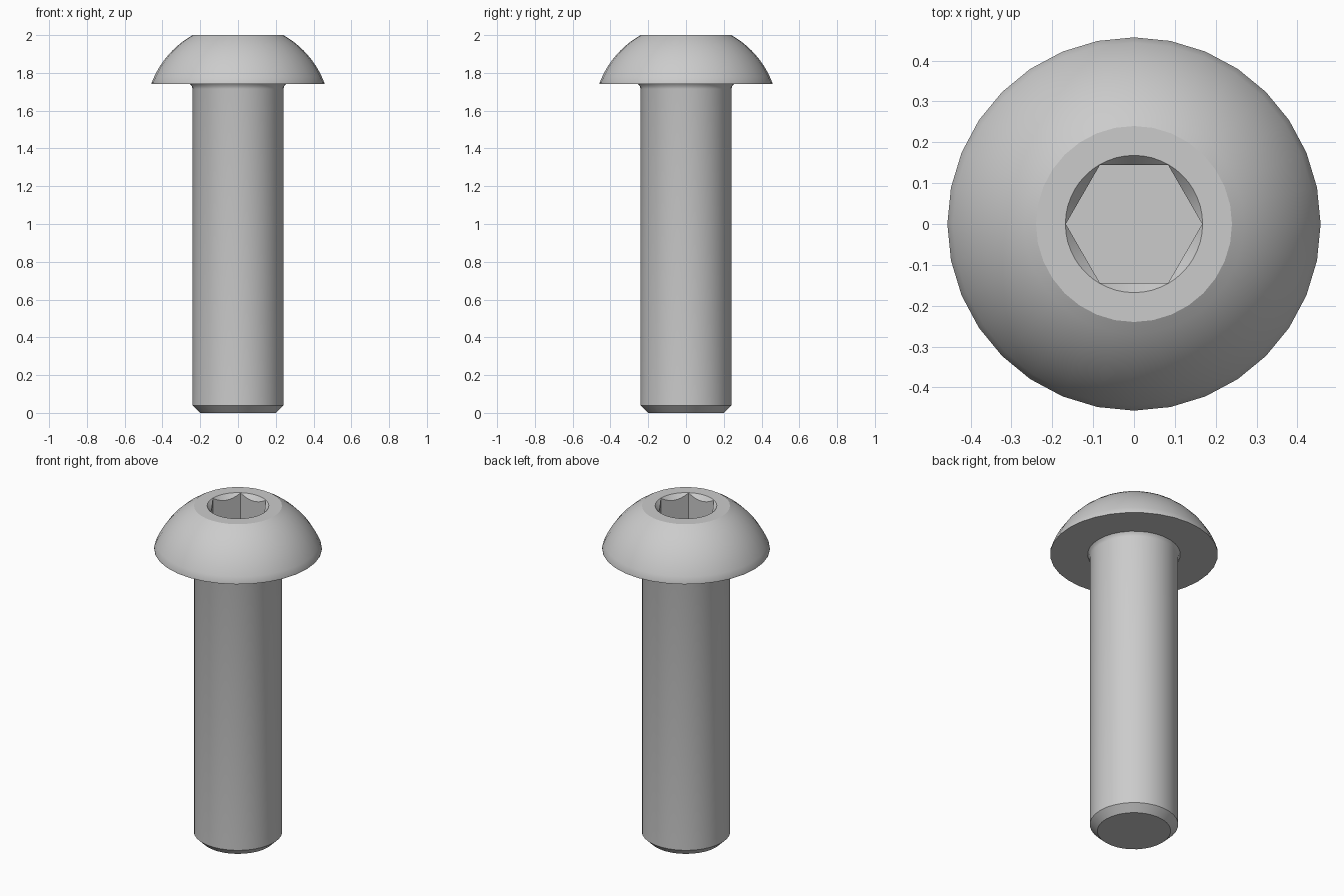
import bpy, bmesh, math

cube = bpy.data.objects.get("Cube")
if cube:
    bpy.data.objects.remove(cube, do_unlink=True)

SIDES = 32
SHANK_R, HEAD_R, FLAT_R = 0.241, 0.457, 0.24
HEAD_Z, TOP_Z = 1.74, 2.0
HEX_R, SOCKET_DEPTH = 0.167, 0.16

steel = bpy.data.materials.new("steel_grey")
steel.use_nodes = True
colour = (0.6, 0.6, 0.6, 1)
steel.diffuse_color = colour
steel.node_tree.nodes["Principled BSDF"].inputs["Base Color"].default_value = colour


def lathe(name, profile, sides):
    """Closed solid of revolution from (radius, z) points, bottom to top."""
    bm = bmesh.new()
    rings = []
    for r, z in profile:
        angles = [math.tau * i / sides for i in range(sides)]
        rings.append([bm.verts.new((r * math.cos(a), r * math.sin(a), z)) for a in angles])
    for low, high in zip(rings, rings[1:]):
        for i in range(sides):
            j = (i + 1) % sides
            bm.faces.new((low[i], low[j], high[j], high[i]))
    bm.faces.new(rings[0][::-1])
    bm.faces.new(rings[-1])
    mesh = bpy.data.meshes.new(name)
    bm.to_mesh(mesh)
    bm.free()
    mesh.materials.append(steel)
    obj = bpy.data.objects.new(name, mesh)
    bpy.context.collection.objects.link(obj)
    return obj


# Shank with chamfered tip and a small fillet below the head
profile = [(0.2, 0), (SHANK_R, 0.04), (SHANK_R, 1.715), (0.245, 1.73), (0.253, HEAD_Z)]

# Domed head: a rim, then a spherical arc up to the flat top
rim_z = HEAD_Z + 0.008
centre = (TOP_Z + rim_z - (HEAD_R**2 - FLAT_R**2) / (TOP_Z - rim_z)) / 2
radius = math.hypot(HEAD_R, rim_z - centre)
start = math.atan2(rim_z - centre, HEAD_R)
end = math.atan2(TOP_Z - centre, FLAT_R)
profile.append((HEAD_R, HEAD_Z))
for i in range(11):
    a = start + (end - start) * i / 10
    profile.append((radius * math.cos(a), centre + radius * math.sin(a)))
screw = lathe("button_head_screw", profile, SIDES)

# Hexagonal socket and its conical lead-in
hex_cutter = lathe("hex_socket_cutter",
                   [(HEX_R, TOP_Z - SOCKET_DEPTH), (HEX_R, TOP_Z + 0.1)], 6)
cone_cutter = lathe("lead_in_cutter",
                    [(0.118, TOP_Z - 0.06), (0.168, TOP_Z), (0.188, TOP_Z + 0.024)], 48)

bpy.ops.object.select_all(action="DESELECT")
bpy.context.view_layer.objects.active = screw
screw.select_set(True)
for cutter in (hex_cutter, cone_cutter):
    cutter.hide_render = True
    cut = screw.modifiers.new(cutter.name, "BOOLEAN")
    cut.operation = "DIFFERENCE"
    cut.solver = "EXACT"
    cut.object = cutter
    bpy.ops.object.modifier_apply(modifier=cut.name)
    bpy.data.objects.remove(cutter, do_unlink=True)

bpy.ops.object.shade_smooth_by_angle(angle=math.radians(28))
